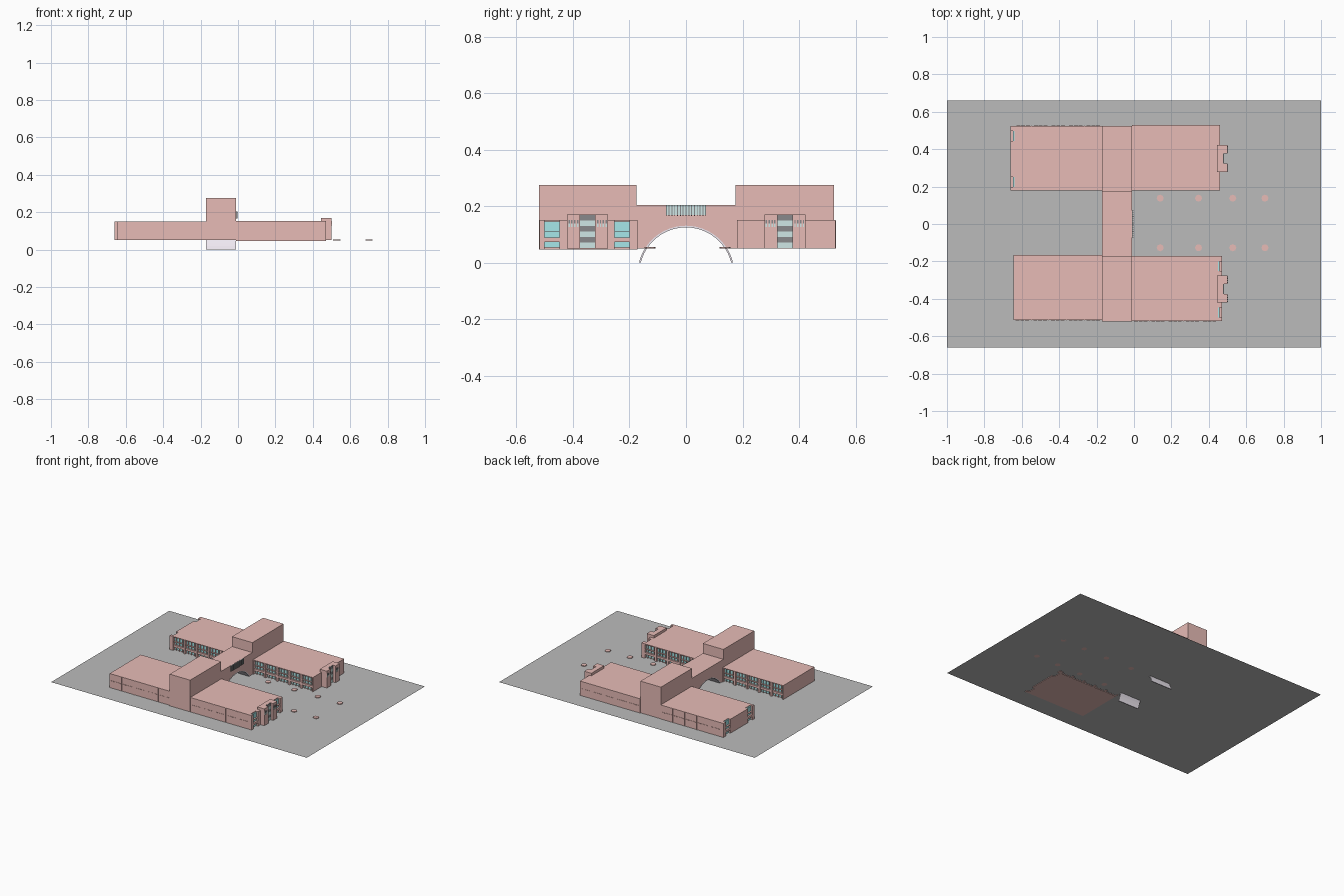
import bpy, bmesh, math

if "Cube" in bpy.data.objects:
    bpy.data.objects.remove(bpy.data.objects["Cube"])


def material(name, rgb):
    m = bpy.data.materials.new(name)
    m.diffuse_color = (*rgb, 1)
    m.use_nodes = True
    m.node_tree.nodes["Principled BSDF"].inputs["Base Color"].default_value = m.diffuse_color
    return m


RED = material("brick", (0.80, 0.50, 0.47))
GLASS = material("glass", (0.38, 0.80, 0.82))
PALE = material("pale_frame", (0.62, 0.80, 0.79))
DARK = material("dark_frame", (0.25, 0.25, 0.26))
ARCH = material("arch_lining", (0.86, 0.81, 0.88))
GREY = material("paving", (0.5, 0.5, 0.5))


def finish(name, bm, mat):
    bmesh.ops.recalc_face_normals(bm, faces=bm.faces)
    mesh = bpy.data.meshes.new(name)
    bm.to_mesh(mesh)
    bm.free()
    mesh.materials.append(mat)
    obj = bpy.data.objects.new(name, mesh)
    bpy.context.collection.objects.link(obj)
    return obj


def boxes(name, extents, mat):
    """One object from boxes given as (x0, x1, y0, y1, z0, z1)."""
    bm = bmesh.new()
    for e in extents:
        (x0, x1), (y0, y1), (z0, z1) = (sorted(e[i:i + 2]) for i in (0, 2, 4))
        vs = bmesh.ops.create_cube(bm, size=1)["verts"]
        for v in vs:
            v.co = (x1 if v.co.x > 0 else x0, y1 if v.co.y > 0 else y0,
                    z1 if v.co.z > 0 else z0)
    return finish(name, bm, mat)


def extrude_x(name, profile, x0, x1, mat):
    """Extrude a closed (y, z) outline along x."""
    bm = bmesh.new()
    face = bm.faces.new([bm.verts.new((x0, y, z)) for y, z in profile])
    ext = bmesh.ops.extrude_face_region(bm, geom=[face])["geom"]
    for v in ext:
        if isinstance(v, bmesh.types.BMVert):
            v.co.x = x1
    return finish(name, bm, mat)


PANES = [(0.113, 0.146), (0.089, 0.110), (0.054, 0.074)]
D = 0.02          # depth of the window recesses


def wing(name, x0, x1, y_in, y_out, z0, z1, end=0, bays=5):
    s = 1 if y_out > y_in else -1
    red, glass, sills = [], [], []
    yc = y_in + s * D
    c0 = x0 + D if end < 0 else x0
    c1 = x1 - D if end > 0 else x1
    red.append((c0, c1, yc, y_out, z0, z1))
    # courtyard facade: roof edge, spandrels, piers, glass
    for a, b in ((0.146, z1), (0.110, 0.113), (0.074, 0.089)):
        red.append((c0, c1, y_in + (0 if b == z1 else s * 0.005), yc, a, b))
    step = (c1 - c0) / bays
    for i in range(bays + 1):
        x = c0 + i * step
        red.append((max(c0, x - 0.007), min(c1, x + 0.007), y_in, yc, z0, z1 - 0.001))
    for i in range(bays):
        a = c0 + i * step
        for p, q in PANES:
            glass.append((a + 0.008, a + step - 0.008, yc - s * 0.003, yc, p, q))
        for k in (1, 2, 3):
            x = a + step * k / 4
            red.append((x - 0.0015, x + 0.0015, y_in + s * 0.011, yc, z0, 0.146))
    # outer facade: slim pilasters and sills
    for i in range(bays):
        a = c0 + i * step
        if i:
            sills.append((a - 0.001, a + 0.001, y_out, y_out + s * 0.002, z0, z1 - 0.002))
        for k in range(3):
            b = a + step * (0.12 + 0.27 * k)
            sills.append((b, b + step * 0.22, y_out, y_out + s * 0.002, 0.100, 0.103))
    # end wall with two tall window slots
    if end:
        e0, e1 = (c1, x1) if end > 0 else (x0, c0)
        lo, hi = sorted((y_in, y_out))
        for a, b in ((lo, lo + 0.018), (lo + 0.071, hi - 0.080), (hi - 0.028, hi)):
            red.append((e0, e1, a, b, z0, z1))
        g = (c1, c1 + 0.008) if end > 0 else (c0 - 0.008, c0)
        for a, b in ((lo + 0.018, lo + 0.071), (hi - 0.080, hi - 0.028)):
            for p, q in PANES:
                glass.append((*g, a, b, p, q))
            for p, q in ((0.110, 0.113), (0.074, 0.089)):
                red.append((e0, e1, a, b, p, q))
    boxes(name, red, RED)
    boxes(name + "_glass", glass, GLASS)
    boxes(name + "_sills", sills, RED)


wing("back_left_wing", -0.66, -0.17, 0.18, 0.525, 0.051, 0.15, end=-1)
wing("back_right_wing", -0.01, 0.46, 0.18, 0.528, 0.051, 0.152)
wing("front_left_wing", -0.645, -0.17, -0.165, -0.513, 0.051, 0.15)
wing("front_right_wing", -0.01, 0.47, -0.172, -0.518, 0.046, 0.152, end=1)

# Entrance blocks on the right ends
for side, c in (("front", -0.348), ("back", 0.35)):
    red = [(0.445, 0.476, c - 0.03, c + 0.03, 0.051, 0.170)]
    dark, pale = [], []
    for s in (-1, 1):
        red.append((0.445, 0.50, c + s * 0.027, c + s * 0.072, 0.051, 0.170))
        for k in range(4):      # small vent slots
            y = c + s * (0.033 + k * 0.010)
            dark.append((0.499, 0.502, y, y + s * 0.005, 0.138, 0.152))
            pale.append((0.499, 0.5015, y, y + s * 0.005, 0.126, 0.138))
    n = 6                       # alternating bands in the centre recess
    for k in range(n):
        z = 0.052 + k * 0.0195
        (dark if k % 2 else pale).append((0.475, 0.481, c - 0.027, c + 0.027, z, z + 0.0195))
    boxes(side + "_entrance", red, RED)
    boxes(side + "_entrance_dark_bands", dark, DARK)
    boxes(side + "_entrance_pale_bands", pale, PALE)

# Central towers
boxes("front_tower", [(-0.17, -0.01, -0.52, -0.175, 0.051, 0.275)], RED)
boxes("back_tower", [(-0.17, -0.01, 0.175, 0.523, 0.051, 0.275)], RED)


def arc(r, z_low, n=24, zc=-0.04):
    t = math.asin((z_low - zc) / r)
    return [(-r * math.cos(t + (math.pi - 2 * t) * i / n),
             zc + r * math.sin(t + (math.pi - 2 * t) * i / n)) for i in range(n + 1)]


# Arched bridge and its lining
extrude_x("bridge", arc(0.170, 0.051) + [(0.175, 0.051), (0.175, 0.205),
          (-0.175, 0.205), (-0.175, 0.051)], -0.17, -0.01, RED)
extrude_x("arch_lining", arc(0.171, 0.0) + arc(0.165, 0.0)[::-1], -0.1705, -0.0095, ARCH)

# Louvred window on the bridge
boxes("bridge_window", [(-0.011, -0.007, -0.07, 0.07, 0.168, 0.204)], PALE)
boxes("bridge_louvres", [(-0.010, -0.003, -0.07 + k * 0.01 - 0.0015, -0.07 + k * 0.01 + 0.0015,
                          0.166, 0.205) for k in range(15)], DARK)

# Paved ground sheet
bm = bmesh.new()
bm.faces.new([bm.verts.new((x, y, 0.05)) for x, y in
              ((-1, -0.66), (1, -0.66), (1, 0.66), (-1, 0.66))])
finish("ground_sheet", bm, GREY)

# Courtyard planters
for i, x in enumerate((0.14, 0.345, 0.528, 0.70)):
    for j, y in enumerate((-0.127, 0.138)):
        bm = bmesh.new()
        bmesh.ops.create_cone(bm, cap_ends=True, segments=8, radius1=0.019,
                              radius2=0.019, depth=0.005)
        bmesh.ops.translate(bm, verts=bm.verts, vec=(x, y, 0.0525))
        finish(f"planter_{i}_{j}", bm, RED)
